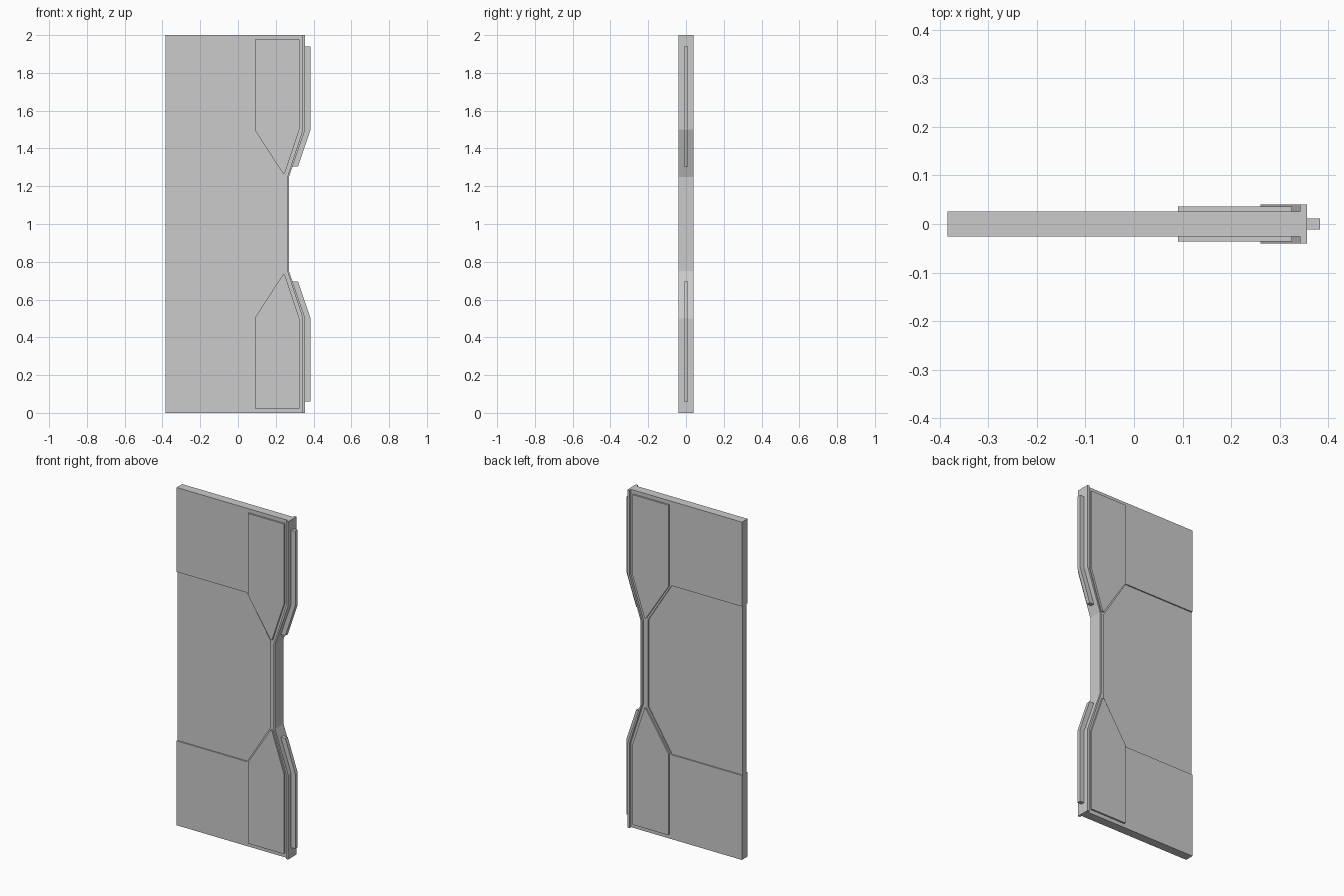
import bpy, bmesh

if "Cube" in bpy.data.objects:
    bpy.data.objects.remove(bpy.data.objects["Cube"])


def prism(name, profile, y0, y1):
    """Extrude an (x, z) outline from y0 to y1."""
    bm = bmesh.new()
    face = bm.faces.new([bm.verts.new((x, y0, z)) for x, z in profile])
    ext = bmesh.ops.extrude_face_region(bm, geom=[face])
    moved = [g for g in ext["geom"] if isinstance(g, bmesh.types.BMVert)]
    bmesh.ops.translate(bm, verts=moved, vec=(0, y1 - y0, 0))
    bmesh.ops.recalc_face_normals(bm, faces=bm.faces)
    mesh = bpy.data.meshes.new(name)
    bm.to_mesh(mesh)
    bm.free()
    obj = bpy.data.objects.new(name, mesh)
    bpy.context.collection.objects.link(obj)
    return obj


def flip(points):
    """Mirror an outline about the mid height z = 1."""
    return [(x, 2 - z) for x, z in reversed(points)]


LEFT = -0.384
BODY, RECESS, PLATE, RIM, TONGUE = 0.026, 0.019, 0.036, 0.040, 0.0113

# lower halves of the stepped edge lines
outer = [(0.356, 0), (0.356, 0.5), (0.27, 0.75)]
inner = [(0.342, 0), (0.342, 0.503), (0.26, 0.753)]
panel = [(LEFT, 0.5), (0.077, 0.5), (0.23, 0.743)]

outer_line = outer + flip(outer)
inner_line = inner + flip(inner)
panel_line = panel + flip(panel)

# door leaf frame, with the thinner recessed centre panel inside it
prism("door_frame", [(LEFT, 0)] + inner_line + [(LEFT, 2)] + panel_line[::-1],
      -BODY, BODY)
prism("centre_panel", panel_line, -RECESS, RECESS)

# thick rim following the closing edge
prism("edge_rim", outer_line + inner_line[::-1], -RIM, RIM)

# raised corner plates on both faces, and locking tongues on the edge
plate = [(0.0906, 0.023), (0.325, 0.023), (0.325, 0.5),
         (0.247, 0.733), (0.238, 0.733), (0.0906, 0.505)]
tongue = [(0.352, 0.06), (0.383, 0.06), (0.383, 0.503),
          (0.318, 0.696), (0.282, 0.696), (0.352, 0.49)]
for place, shape in (("lower", lambda p: p), ("upper", flip)):
    prism(place + "_front_plate", shape(plate), -PLATE, -BODY)
    prism(place + "_back_plate", shape(plate), BODY, PLATE)
    prism(place + "_tongue", shape(tongue), -TONGUE, TONGUE)
